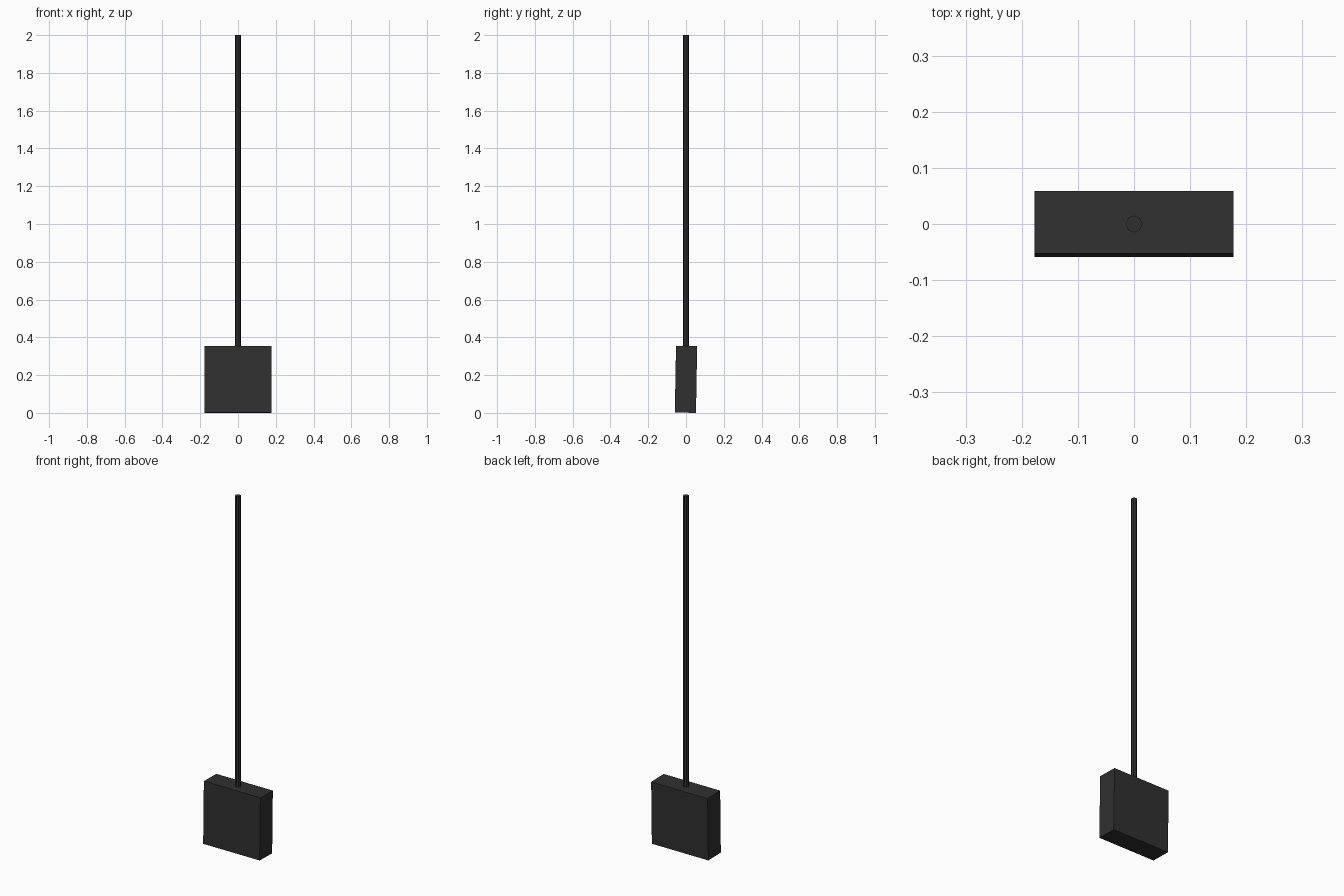
import bpy
import math

if "Cube" in bpy.data.objects:
    bpy.data.objects.remove(bpy.data.objects["Cube"])

# One dark charcoal colour for the whole model
charcoal = bpy.data.materials.new("charcoal")
charcoal.diffuse_color = (0.03, 0.03, 0.03, 1.0)
charcoal.use_nodes = True
charcoal.node_tree.nodes["Principled BSDF"].inputs["Base Color"].default_value = charcoal.diffuse_color

# Square head block, leaning very slightly backwards
HEAD_H = 0.355
bpy.ops.mesh.primitive_cube_add(size=1, location=(0, 0, HEAD_H / 2))
head = bpy.context.object
head.name = "head_block"
head.scale = (0.354, 0.112, HEAD_H - 0.002)
head.rotation_euler.x = -math.radians(1.0)
head.data.materials.append(charcoal)

# Long straight handle, its foot sunk a little into the block
HANDLE_BOTTOM, HANDLE_TOP = 0.34, 2.0
bpy.ops.mesh.primitive_cylinder_add(
    vertices=8, radius=0.015, depth=HANDLE_TOP - HANDLE_BOTTOM,
    location=(0, 0, (HANDLE_TOP + HANDLE_BOTTOM) / 2))
handle = bpy.context.object
handle.name = "handle"
handle.data.materials.append(charcoal)
